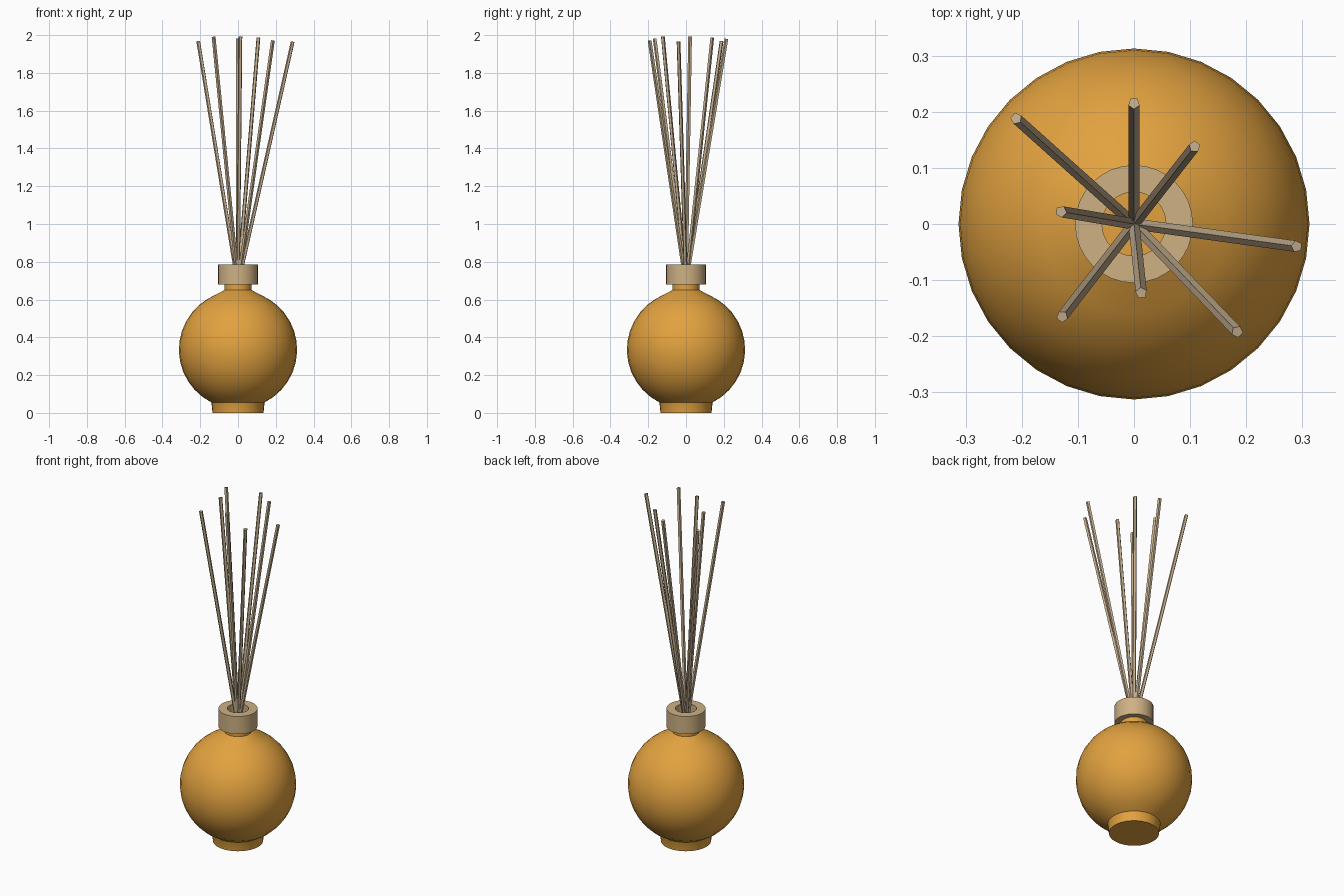
import bpy, bmesh, math
from mathutils import Vector

cube = bpy.data.objects.get("Cube")
if cube:
    bpy.data.objects.remove(cube)


def material(name, rgb):
    m = bpy.data.materials.new(name)
    m.use_nodes = True
    m.diffuse_color = (*rgb, 1)
    m.node_tree.nodes["Principled BSDF"].inputs["Base Color"].default_value = (*rgb, 1)
    return m


amber = material("amber glass", (0.76, 0.36, 0.05))
wood = material("pale wood", (0.62, 0.44, 0.23))
reed_tan = material("reed tan", (0.55, 0.42, 0.27))


def finish(name, bm, mat, smooth=True):
    bmesh.ops.recalc_face_normals(bm, faces=bm.faces)
    mesh = bpy.data.meshes.new(name)
    bm.to_mesh(mesh)
    bm.free()
    mesh.materials.append(mat)
    obj = bpy.data.objects.new(name, mesh)
    bpy.context.collection.objects.link(obj)
    if smooth:
        bpy.ops.object.select_all(action="DESELECT")
        obj.select_set(True)
        bpy.context.view_layer.objects.active = obj
        bpy.ops.object.shade_smooth_by_angle(angle=math.radians(35))
    return obj


def lathe(name, profile, mat, steps=32):
    """Spin a list of (radius, height) points around z."""
    bm = bmesh.new()
    verts = [bm.verts.new((r, 0, z)) for r, z in profile]
    edges = [bm.edges.new(pair) for pair in zip(verts, verts[1:])]
    bmesh.ops.spin(bm, geom=verts + edges, axis=(0, 0, 1), cent=(0, 0, 0),
                   angle=math.tau, steps=steps, use_duplicate=False)
    bmesh.ops.remove_doubles(bm, verts=bm.verts, dist=0.0005)
    return finish(name, bm, mat)


# Round bottle: foot, globe arc, sloped shoulder and neck
R, CENTRE = 0.313, 0.335
globe = [(R * math.cos(a), CENTRE + R * math.sin(a))
         for a in (math.radians(-63 + 122 * i / 12) for i in range(13))]
lathe("bottle", [(0, 0), (0.135, 0), (0.14, 0.05)] + globe
      + [(0.072, 0.65), (0.072, 0.7), (0, 0.7)], amber)

# Wooden collar with an open hole
lathe("collar", [(0.057, 0.68), (0.105, 0.68), (0.105, 0.785),
                 (0.057, 0.785), (0.057, 0.68)], wood)

# Five-sided reeds fanning out of the neck, given by where their tips lie
BASE, LENGTH = Vector((0, 0, 0.68)), 1.318
tips = [(0.0, 0.215), (0.108, 0.138), (0.29, -0.04), (0.184, -0.192),
        (0.013, -0.123), (-0.128, -0.165), (-0.13, 0.022), (-0.21, 0.188)]
for number, (x, y) in enumerate(tips, 1):
    axis = Vector((x, y, math.sqrt(LENGTH ** 2 - x * x - y * y)))
    bm = bmesh.new()
    bmesh.ops.create_cone(bm, cap_ends=True, segments=5, radius1=0.0105,
                          radius2=0.0105, depth=LENGTH)
    bmesh.ops.translate(bm, verts=bm.verts, vec=(0, 0, LENGTH / 2))
    bmesh.ops.rotate(bm, verts=bm.verts, cent=(0, 0, 0),
                     matrix=axis.to_track_quat("Z", "Y").to_matrix())
    bmesh.ops.translate(bm, verts=bm.verts, vec=BASE)
    finish(f"reed_{number}", bm, reed_tan, smooth=False)
